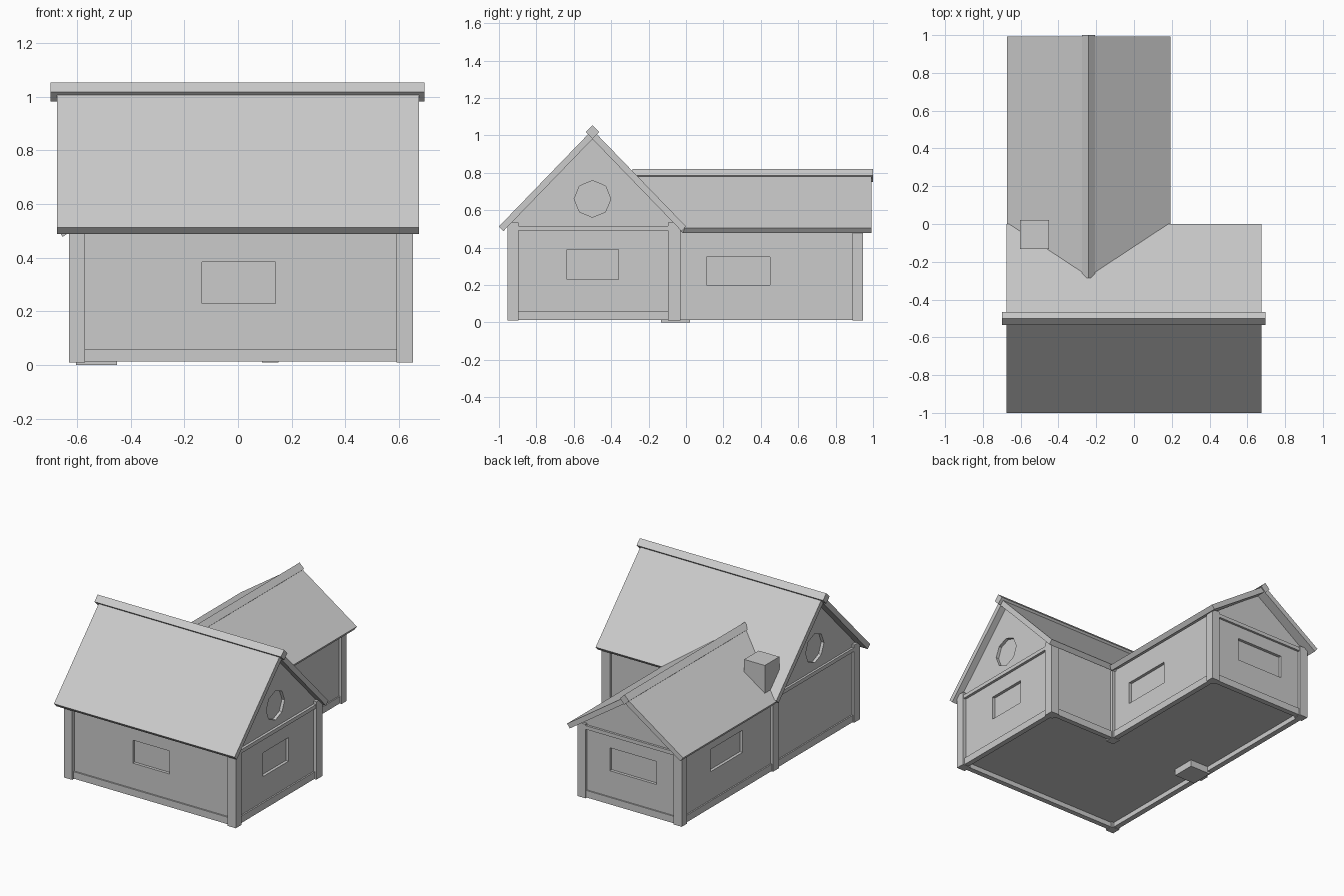
import bpy, bmesh, math
from mathutils import Vector

if "Cube" in bpy.data.objects:
    bpy.data.objects.remove(bpy.data.objects["Cube"])


def make(name, verts, faces):
    me = bpy.data.meshes.new(name)
    bm = bmesh.new()
    vs = [bm.verts.new(v) for v in verts]
    for f in faces:
        bm.faces.new([vs[i] for i in f])
    bmesh.ops.recalc_face_normals(bm, faces=bm.faces)
    bm.to_mesh(me)
    bm.free()
    ob = bpy.data.objects.new(name, me)
    bpy.context.collection.objects.link(ob)
    return ob


def prism(name, profile, axis, a, b):
    """Extrude a 2D profile along x or y; a and b may be functions of the profile point."""
    n = len(profile)
    verts = []
    for end in (a, b):
        for u, z in profile:
            e = end(u) if callable(end) else end
            verts.append((e, u, z) if axis == 'x' else (u, e, z))
    faces = [tuple(range(n)), tuple(range(n, 2 * n))]
    faces += [(i, (i + 1) % n, n + (i + 1) % n, n + i) for i in range(n)]
    return make(name, verts, faces)


def box(name, x0, x1, y0, y1, z0, z1):
    return prism(name, [(x0, z0), (x1, z0), (x1, z1), (x0, z1)], 'y', y0, y1)


def cut(target, cutter):
    cutter.hide_render = True
    cutter.display_type = 'WIRE'
    m = target.modifiers.new(cutter.name, 'BOOLEAN')
    m.operation = 'DIFFERENCE'
    m.solver = 'EXACT'
    m.object = cutter


RM, RW = -0.5, -0.24      # ridge lines: main (y) and wing (x)
FLOOR = 0.045
D = 0.02                  # window recess

# Wall bodies
main = prism("main_walls", [(-0.93, FLOOR), (-0.05, FLOOR), (-0.05, 0.515), (RM, 0.985), (-0.93, 0.535)],
             'x', -0.612, 0.63)
wing = prism("wing_walls", [(-0.612, FLOOR), (0.132, FLOOR), (0.132, 0.5), (RW, 0.76), (-0.612, 0.5)],
             'y', -0.06, 0.927)

# Recessed windows
cut(main, box("front_window_cutter", -0.135, 0.14, -1.0, -0.93 + D, 0.23, 0.385))
cut(main, box("side_window_cutter", 0.63 - D, 0.7, -0.635, -0.36, 0.23, 0.39))
cut(wing, box("wing_right_window_cutter", 0.132 - D, 0.2, 0.11, 0.45, 0.2, 0.35))
cut(wing, box("wing_left_window_cutter", -0.7, -0.612 + D, 0.27, 0.61, 0.25, 0.4))
cut(wing, box("wing_back_window_cutter", -0.43, -0.08, 0.927 - D, 1.0, 0.235, 0.39))
octagon = [(RM + 0.098 * math.cos(i * math.pi / 4), 0.66 + 0.098 * math.sin(i * math.pi / 4)) for i in range(8)]
cut(main, prism("right_round_window_cutter", octagon, 'x', 0.63 - D, 0.7))
cut(main, prism("left_round_window_cutter", octagon, 'x', -0.7, -0.612 + D))

# Corner posts: x range, y range, top
posts = [(-0.63, -0.57, -0.955, -0.895, 0.535), (0.59, 0.652, -0.955, -0.895, 0.535),
         (0.59, 0.652, -0.095, -0.03, 0.535), (-0.63, -0.57, -0.095, -0.03, 0.535),
         (0.09, 0.15, -0.095, -0.03, 0.5),
         (-0.63, -0.57, 0.89, 0.945, 0.51), (0.09, 0.15, 0.89, 0.945, 0.51)]
for i, (x0, x1, y0, y1, top) in enumerate(posts):
    box(f"corner_post_{i + 1}", x0, x1, y0, y1, 0.01, top)

# Sill beams around the base
sills = [(-0.6, 0.62, -0.94, -0.905), (0.605, 0.64, -0.92, -0.06), (0.12, 0.62, -0.075, -0.04),
         (0.105, 0.14, -0.06, 0.92), (-0.6, 0.12, 0.9, 0.936), (-0.621, -0.585, -0.92, 0.92)]
for i, (x0, x1, y0, y1) in enumerate(sills):
    box(f"sill_beam_{i + 1}", x0, x1, y0, y1, 0.013, 0.06)

# Gable tie beams
box("right_tie_beam", 0.6, 0.648, -0.92, -0.07, 0.49, 0.515)
box("left_tie_beam", -0.627, -0.58, -0.92, -0.07, 0.49, 0.515)
box("wing_tie_beam", -0.59, 0.11, 0.89, 0.942, 0.475, 0.5)

# Main roof slabs, mirrored about the ridge
for s, side in ((-1, "front"), (1, "back")):
    prism(f"{side}_roof", [(RM + s * 0.5, 0.513), (RM, 1.03), (RM, 0.98), (RM + s * 0.476, 0.488)],
          'x', -0.675, 0.675)


# Wing roof slabs, mitred along the valley
def valley(x):
    return -0.29 + abs(x - RW) / 0.433 * 0.285


for s, side in ((-1, "left"), (1, "right")):
    prism(f"wing_{side}_roof", [(RW + s * 0.433, 0.505), (RW, 0.8), (RW, 0.757), (RW + s * 0.413, 0.478)],
          'y', valley, 0.993)


# Diamond ridge caps
def diamond(c, z, r):
    return [(c - r, z), (c, z - r), (c + r, z), (c, z + r)]


prism("main_ridge_cap", diamond(RM, 1.018, 0.035), 'x', -0.698, 0.695)
prism("wing_ridge_cap", diamond(RW, 0.785, 0.034), 'y', -0.285, 1.0)

# Chimney running from ground to valley
box("chimney", -0.604, -0.45, -0.133, 0.022, 0.0, 0.74)
